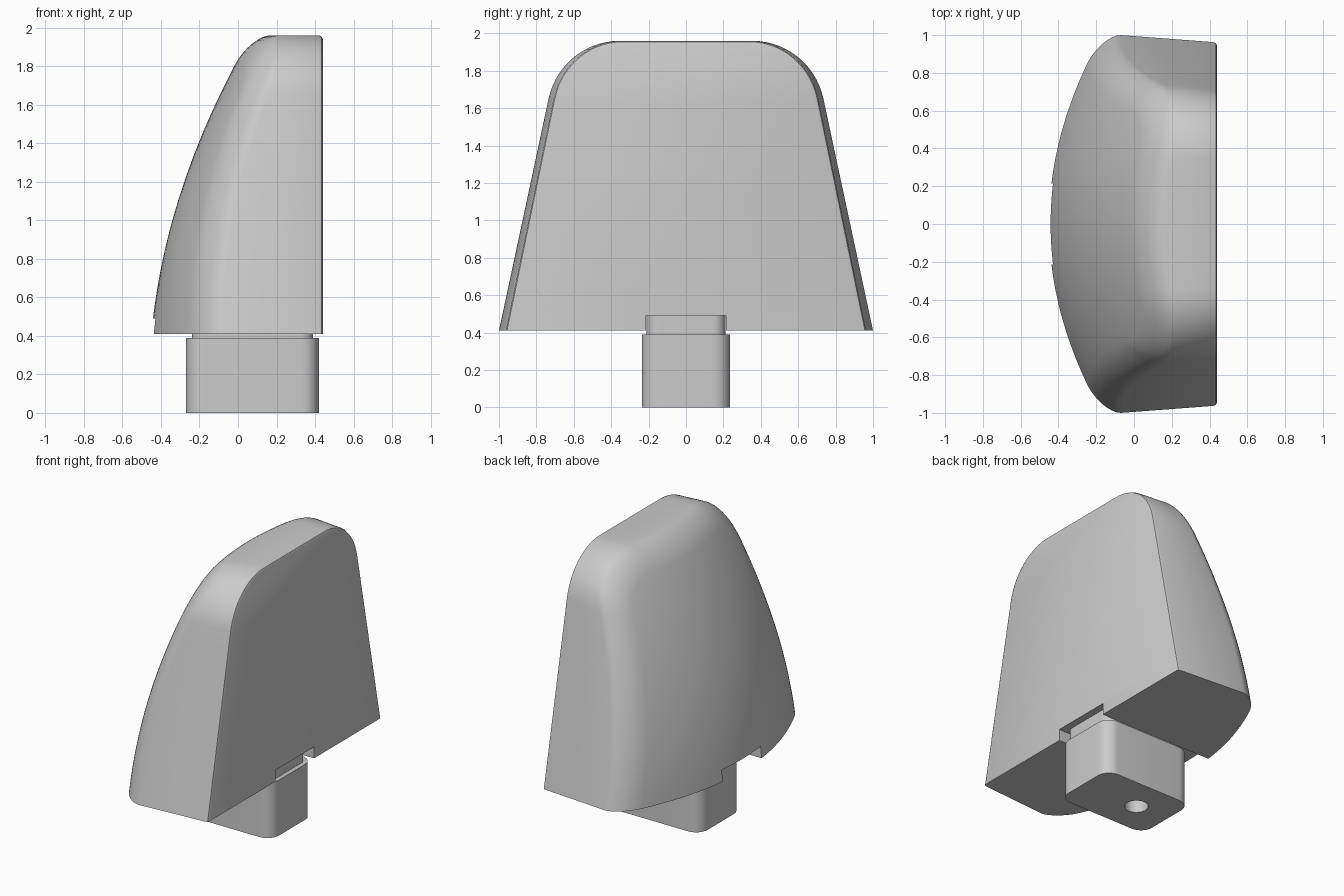
import bpy, bmesh, math
from mathutils import Vector

if "Cube" in bpy.data.objects:
    bpy.data.objects.remove(bpy.data.objects["Cube"])

BASE, TOP, BACK = 0.41, 1.96, 0.44

grey = bpy.data.materials.new("light grey")
grey.diffuse_color = (0.6, 0.6, 0.6, 1)
grey.use_nodes = True
grey.node_tree.nodes["Principled BSDF"].inputs["Base Color"].default_value = grey.diffuse_color


def make(name, bm):
    bmesh.ops.recalc_face_normals(bm, faces=bm.faces)
    me = bpy.data.meshes.new(name)
    bm.to_mesh(me)
    bm.free()
    ob = bpy.data.objects.new(name, me)
    bpy.context.collection.objects.link(ob)
    me.materials.append(grey)
    return ob


def activate(ob):
    bpy.ops.object.select_all(action='DESELECT')
    ob.select_set(True)
    bpy.context.view_layer.objects.active = ob


def cut(ob, cutter):
    mod = ob.modifiers.new("cut", 'BOOLEAN')
    mod.operation, mod.solver, mod.object = 'DIFFERENCE', 'EXACT', cutter
    activate(ob)
    bpy.ops.object.modifier_apply(modifier=mod.name)
    bpy.data.objects.remove(cutter)


def prism(name, x0, x1, hy, z0, z1, r, seg=8):
    """Upright block with rounded vertical corners (r = half width gives a cylinder)."""
    bm = bmesh.new()
    pts = []
    for cx, cy, a0 in ((x1 - r, hy - r, 0), (x0 + r, hy - r, 90),
                       (x0 + r, r - hy, 180), (x1 - r, r - hy, 270)):
        for i in range(seg + 1):
            a = math.radians(a0 + 90 * i / seg)
            pts.append((cx + r * math.cos(a), cy + r * math.sin(a)))
    lo = [bm.verts.new((x, y, z0)) for x, y in pts]
    hi = [bm.verts.new((x, y, z1)) for x, y in pts]
    bm.faces.new(lo)
    bm.faces.new(hi)
    for i in range(len(pts)):
        j = (i + 1) % len(pts)
        bm.faces.new((lo[i], lo[j], hi[j], hi[i]))
    bmesh.ops.remove_doubles(bm, verts=bm.verts, dist=1e-5)
    return make(name, bm)


# Half outline seen from the flat side: sloped edge, round corner, flat top
def half_outline():
    slope, r = math.radians(12.1), 0.39
    c = Vector((0.353, TOP - r))
    tangent = c + r * Vector((math.cos(slope), math.sin(slope)))
    foot = Vector((1.0, BASE))
    n_side = Vector((math.cos(slope), math.sin(slope)))
    out = [(foot.lerp(tangent, i / 12), n_side) for i in range(12)]
    for i in range(15):
        a = slope + (math.pi / 2 - slope) * i / 14
        n = Vector((math.cos(a), math.sin(a)))
        out.append((c + r * n, n))
    out += [(Vector((0.353 * (1 - i / 4), TOP)), Vector((0, 1))) for i in range(1, 5)]
    return out


half = half_outline()
outline = half + [(Vector((-p.x, p.y)), Vector((-n.x, n.y))) for p, n in half[-2::-1]]
centre = Vector((0, BASE))


def inset(p, n, d):
    v = p - centre
    return centre + v * (1 - d / v.dot(n))


def dome(q):
    u = q.y - BASE
    return -0.45 + 0.093 * u + 0.156 * u * u + 0.28 * q.x * q.x


# Head: rings from the dome centre, over the rounded rim, to the flat back
bm = bmesh.new()
R, DROP = 0.15, 0.10
rings = []
for k in range(1, 13):
    rings.append([(dome(q), q) for q in
                  (centre + (inset(p, n, R) - centre) * k / 12 for p, n in outline)])
for k in range(1, 9):
    a = math.pi / 2 * k / 8
    d, h = R * (1 - math.sin(a)), DROP * (1 - math.cos(a))
    rings.append([(dome(q) + h, q) for q in (inset(p, n, d) for p, n in outline)])
for x, d in ((0.42, 0), (0.434, 0.006), (BACK, 0.02)):
    taper = 0.963
    rings.append([(x, Vector((q.x * taper, q.y))) for q in
                  (inset(p, n, d) for p, n in outline)])
rings = [[bm.verts.new((x, q.x, q.y)) for x, q in ring] for ring in rings]
tip = bm.verts.new((dome(centre), 0, BASE))
count = len(outline)
for i in range(count - 1):
    bm.faces.new((tip, rings[0][i], rings[0][i + 1]))
    for a, b in zip(rings, rings[1:]):
        bm.faces.new((a[i], b[i], b[i + 1], a[i + 1]))
bm.faces.new(rings[-1])
bm.faces.new([r[0] for r in rings[::-1]] + [tip] + [r[-1] for r in rings])
head = make("head", bm)

# Slot across the underside of the head
bm = bmesh.new()
bmesh.ops.create_cube(bm, size=1)
for v in bm.verts:
    v.co = (v.co.x * 2, v.co.y * 0.43, 0.39 + v.co.z * 0.2)
cut(head, make("slot_cutter", bm))

# Stem with a screw hole, and its neck inside the slot
stem = prism("stem", -0.27, 0.42, 0.235, 0, 0.39, 0.09)
cut(stem, prism("hole_cutter", -0.095, 0.055, 0.075, -0.1, 0.33, 0.075))
neck = prism("neck", -0.24, 0.39, 0.21, 0.39, 0.49, 0.065)

for ob in (head, stem, neck):
    activate(ob)
    bpy.ops.object.shade_smooth_by_angle(angle=math.radians(30))
